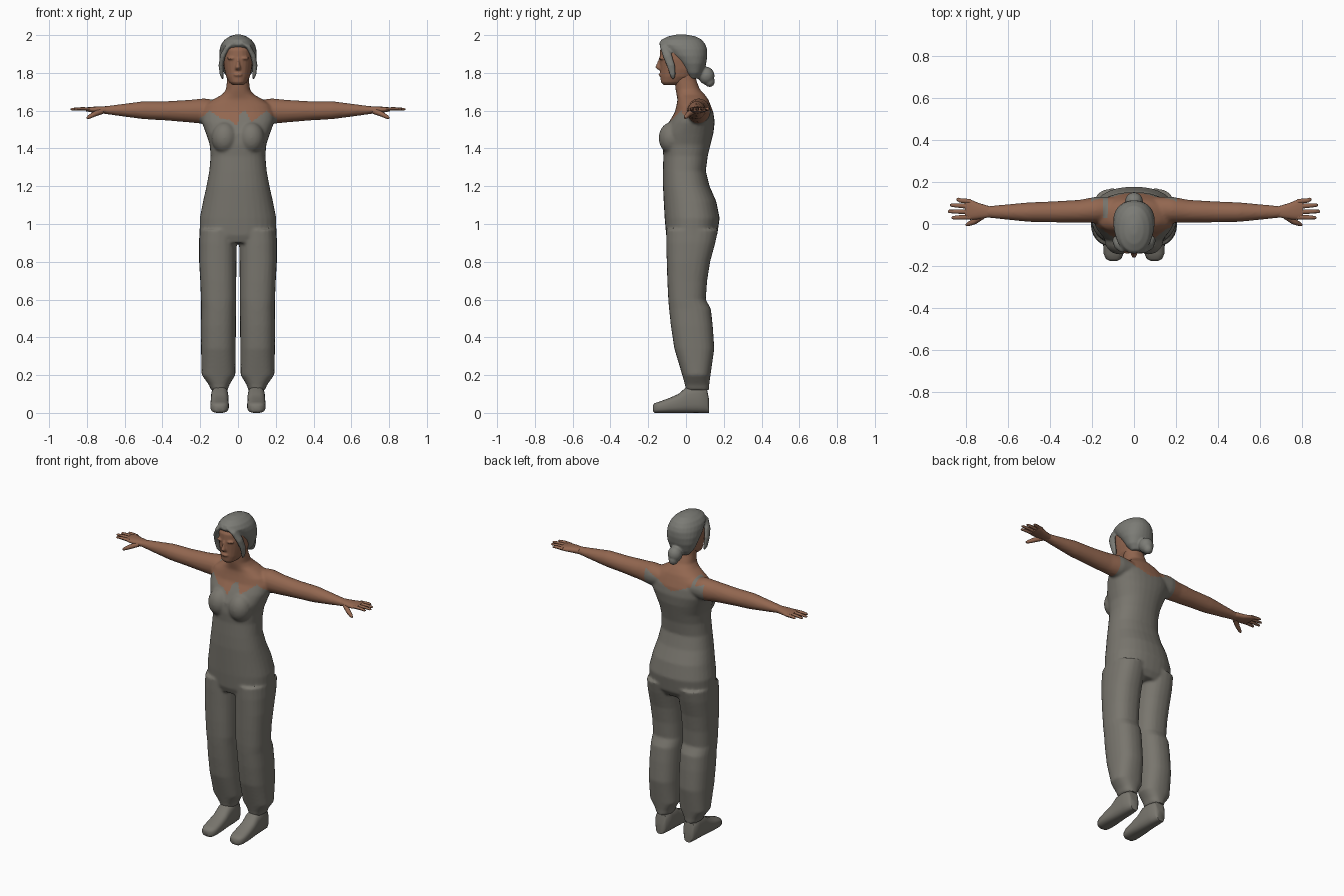
import bpy, bmesh, math
from mathutils import Vector, Matrix


def material(name, rgb):
    m = bpy.data.materials.new(name)
    m.diffuse_color = (*rgb, 1)
    return m


CLOTH = material("grey cloth", (0.19, 0.18, 0.155))
SKIN = material("brown skin", (0.29, 0.135, 0.08))
HAIR = material("grey hair", (0.20, 0.20, 0.18))


def loft(bm, axis, rings, sides=24, power=2.0, mirror=False):
    """Rings are (position on axis, low u, high u, low v, high v)."""
    u, v = {"x": (1, 2), "y": (0, 2), "z": (0, 1)}[axis]
    w = "xyz".index(axis)
    for sx in ((1, -1) if mirror else (1,)):
        loops = []
        for t, u0, u1, v0, v1 in rings:
            loop = []
            for i in range(sides):
                a = math.tau * i / sides
                c, s = math.cos(a), math.sin(a)
                p = [0, 0, 0]
                p[w] = t
                p[u] = (u0 + u1) / 2 + (u1 - u0) / 2 * math.copysign(abs(c) ** (2 / power), c)
                p[v] = (v0 + v1) / 2 + (v1 - v0) / 2 * math.copysign(abs(s) ** (2 / power), s)
                loop.append(bm.verts.new((p[0] * sx, p[1], p[2])))
            loops.append(loop)
        for a, b in zip(loops, loops[1:]):
            for i in range(sides):
                j = (i + 1) % sides
                bm.faces.new((a[i], a[j], b[j], b[i]))
        bm.faces.new(loops[0])
        bm.faces.new(loops[-1])


def ball(bm, centre, radii, mirror=False):
    for sx in ((1, -1) if mirror else (1,)):
        m = Matrix.Translation((centre[0] * sx, *centre[1:])) @ Matrix.Diagonal((*radii, 1))
        bmesh.ops.create_uvsphere(bm, u_segments=20, v_segments=12, radius=1, matrix=m)


def tube(bm, points, radii, flat=1.0, sides=8):
    """Tapered tube through points, mirrored to both sides."""
    for sx in (1, -1):
        pts = [Vector((p[0] * sx, p[1], p[2])) for p in points]
        loops = []
        for k, (p, r) in enumerate(zip(pts, radii)):
            d = pts[min(k + 1, len(pts) - 1)] - pts[max(k - 1, 0)]
            n = d.cross(Vector((0, 0, 1)) if abs(d.x) > abs(d.z) else Vector((1, 0, 0))).normalized()
            m = d.cross(n).normalized()
            loops.append([bm.verts.new(p + n * r * math.cos(math.tau * i / sides)
                                       + m * r * flat * math.sin(math.tau * i / sides))
                          for i in range(sides)])
        for a, b in zip(loops, loops[1:]):
            for i in range(sides):
                j = (i + 1) % sides
                bm.faces.new((a[i], a[j], b[j], b[i]))
        bm.faces.new(loops[0])
        bm.faces.new(loops[-1])


def finish(bm, name, mats, voxel=None, smooth=4, rule=None):
    bmesh.ops.recalc_face_normals(bm, faces=bm.faces)
    me = bpy.data.meshes.new(name)
    bm.to_mesh(me)
    bm.free()
    ob = bpy.data.objects.new(name, me)
    bpy.context.collection.objects.link(ob)
    bpy.ops.object.select_all(action="DESELECT")
    bpy.context.view_layer.objects.active = ob
    ob.select_set(True)
    if voxel:
        mod = ob.modifiers.new("blend", "REMESH")
        mod.mode, mod.voxel_size = "VOXEL", voxel
        bpy.ops.object.modifier_apply(modifier="blend")
        mod = ob.modifiers.new("relax", "SMOOTH")
        mod.factor, mod.iterations = 0.5, smooth
        bpy.ops.object.modifier_apply(modifier="relax")
    ob.data.materials.clear()
    for m in mats:
        ob.data.materials.append(m)
    for f in ob.data.polygons:
        f.material_index = rule(f.center) if rule else 0
    bpy.ops.object.shade_smooth_by_angle(angle=math.radians(50))
    return ob


def line(x, pts):
    for (x0, z0), (x1, z1) in zip(pts, pts[1:]):
        if x <= x1:
            return z0 + (z1 - z0) * max(0, x - x0) / (x1 - x0)
    return pts[-1][1]


FRONT_NECK = [(-.2, 1.56), (-.15, 1.60), (-.09, 1.56), (-.04, 1.55), (-.005, 1.52),
              (.01, 1.59), (.04, 1.60), (.07, 1.54), (.10, 1.56), (.15, 1.60), (.2, 1.56)]


def body_colour(p):
    if abs(p.x) > 0.205 and p.z > 1.4:
        return 1
    if p.y > 0.03:
        if -.145 < p.x < -.125 and p.z > 1.5:      # shoulder strap
            return 0
        return int(p.z > 1.565 + 0.4 * abs(p.x))
    return int(p.z > line(p.x, FRONT_NECK))


# Body: torso, neck, bust, trouser legs and arms blended together
bm = bmesh.new()
torso = [(.90, .17, -.09, .14), (.94, .203, -.105, .165), (1.03, .203, -.113, .178),
         (1.12, .185, -.118, .16), (1.20, .167, -.122, .125), (1.28, .152, -.122, .105),
         (1.36, .145, -.12, .115), (1.42, .15, -.125, .13), (1.48, .17, -.12, .145),
         (1.54, .192, -.09, .152), (1.59, .195, -.06, .145), (1.63, .175, -.05, .13),
         (1.66, .13, -.045, .118), (1.685, .085, -.05, .10), (1.71, .064, -.055, .075),
         (1.76, .058, -.06, .055), (1.82, .055, -.06, .05)]
loft(bm, "z", [(z, -w, w, f, b) for z, w, f, b in torso], sides=32, power=2.3)
ball(bm, (.07, -.075, 1.455), (.07, .07, .085), mirror=True)
legs = [(.12, .055, .142, 0, .122), (.15, .045, .155, -.006, .123), (.20, .014, .192, -.02, .13),
        (.34, .012, .196, -.062, .15), (.46, .011, .197, -.08, .142), (.55, .01, .195, -.09, .132),
        (.60, .009, .196, -.094, .105), (.70, .009, .20, -.099, .112), (.80, .008, .206, -.102, .128),
        (.90, .006, .207, -.105, .155), (.97, .002, .203, -.105, .17)]
loft(bm, "z", legs, power=2.4, mirror=True)
arms = [(.10, .01, .13, 1.54, 1.655), (.18, .005, .13, 1.53, 1.665), (.26, .006, .115, 1.538, 1.657),
        (.38, .008, .108, 1.548, 1.65), (.50, .01, .103, 1.555, 1.65), (.60, .02, .094, 1.568, 1.637),
        (.70, .03, .085, 1.582, 1.624), (.74, .025, .092, 1.588, 1.62)]
loft(bm, "x", arms, mirror=True)
finish(bm, "body", [CLOTH, SKIN], voxel=0.008, rule=body_colour)

# Hands with four fingers and a thumb
bm = bmesh.new()
loft(bm, "x", [(.69, .032, .085, 1.583, 1.624), (.74, .023, .10, 1.586, 1.622),
               (.78, .02, .117, 1.592, 1.62), (.805, .024, .116, 1.597, 1.617)], 16, 2.3, True)
for y0, y1, tip in ((.033, .03, .868), (.058, .06, .886), (.084, .09, .875), (.107, .118, .845)):
    tube(bm, [(.78, y0, 1.608), (.83, (y0 + y1) / 2, 1.61), (tip - .006, y1, 1.608), (tip, y1, 1.607)],
         [.012, .0105, .008, .004], flat=.8)
tube(bm, [(.72, .04, 1.598), (.76, .012, 1.582), (.79, -.001, 1.566), (.80, -.005, 1.56)],
     [.016, .014, .010, .005])
finish(bm, "hands", [SKIN])

# Shoes
bm = bmesh.new()
shoes = [(.122, .072, .124, 0, .07), (.11, .06, .136, 0, .13), (.06, .052, .142, 0, .15),
         (.0, .05, .144, 0, .135), (-.04, .05, .145, 0, .10), (-.09, .048, .147, 0, .078),
         (-.14, .05, .145, 0, .06), (-.165, .06, .135, 0, .052), (-.176, .08, .115, .008, .04)]
loft(bm, "y", shoes, power=2.8, mirror=True)
finish(bm, "shoes", [CLOTH])

# Head with nose, lips and brow
bm = bmesh.new()
head = [(1.735, .028, -.118, -.04), (1.75, .047, -.133, .0), (1.78, .063, -.136, .05),
        (1.82, .073, -.137, .08), (1.87, .08, -.14, .09), (1.92, .08, -.138, .09),
        (1.96, .065, -.115, .075), (1.98, .035, -.07, .03)]
loft(bm, "z", [(z, -w, w, f, b) for z, w, f, b in head], power=2.2)
loft(bm, "z", [(1.815, -.017, .017, -.146, -.11), (1.828, -.016, .016, -.164, -.11),
               (1.85, -.01, .01, -.154, -.11), (1.88, -.008, .008, -.143, -.11)], 12)
ball(bm, (0, -.133, 1.79), (.024, .012, .009))
ball(bm, (.032, -.126, 1.877), (.026, .016, .008), mirror=True)
finish(bm, "head", [SKIN], voxel=0.005, smooth=3)

# Hair cap, side locks and low bun
bm = bmesh.new()
cap = [(1.77, .05, .015, .07), (1.80, .075, -.01, .09), (1.85, .093, -.045, .107),
       (1.89, .099, -.085, .113), (1.925, .097, -.118, .112), (1.95, .09, -.142, .103),
       (1.975, .072, -.132, .085), (1.993, .045, -.095, .05), (2.003, .015, -.05, .0)]
loft(bm, "z", [(z, -w, w, f, b) for z, w, f, b in cap], sides=28, power=2.15)
tube(bm, [(.015, -.125, 1.962), (.055, -.118, 1.94), (.081, -.098, 1.89), (.09, -.08, 1.84),
          (.087, -.07, 1.79), (.08, -.066, 1.765)], [.018, .022, .025, .022, .017, .006], flat=.6)
ball(bm, (0, .108, 1.785), (.043, .043, .047))
ball(bm, (0, .125, 1.755), (.028, .028, .03))
finish(bm, "hair", [HAIR], voxel=0.006, smooth=3)
